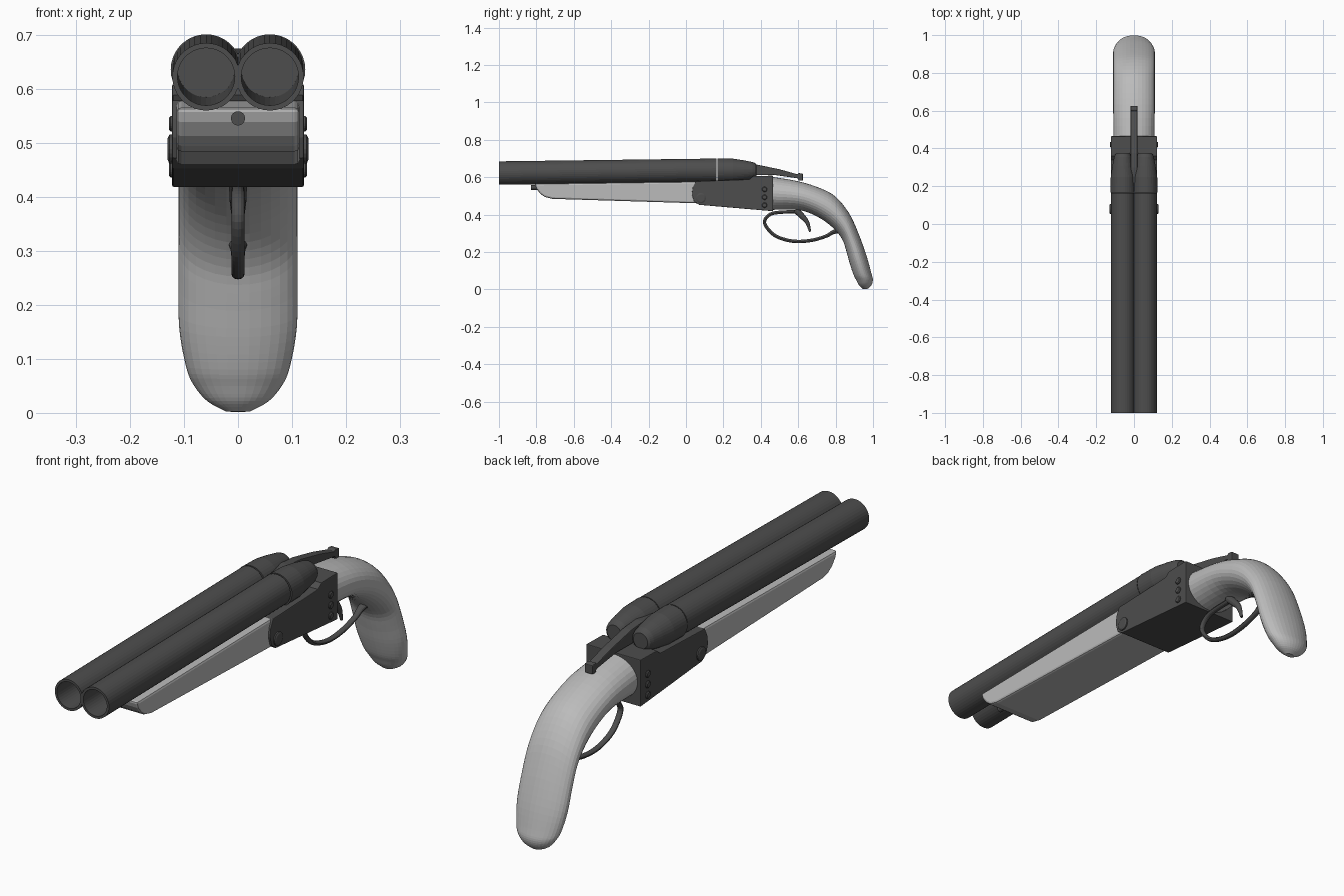
import bpy, bmesh, math
from mathutils import Vector

cube = bpy.data.objects.get("Cube")
if cube:
    bpy.data.objects.remove(cube, do_unlink=True)


def material(name, value):
    m = bpy.data.materials.new(name)
    m.use_nodes = True
    colour = (value, value, value, 1)
    m.diffuse_color = colour
    m.node_tree.nodes["Principled BSDF"].inputs["Base Color"].default_value = colour
    return m


GUNMETAL = material("dark gunmetal grey", 0.075)
STOCK = material("light grey stock", 0.5)


def finish(name, bm, mat):
    bmesh.ops.recalc_face_normals(bm, faces=bm.faces[:])
    mesh = bpy.data.meshes.new(name)
    bm.to_mesh(mesh)
    bm.free()
    mesh.materials.append(mat)
    ob = bpy.data.objects.new(name, mesh)
    bpy.context.collection.objects.link(ob)
    return ob


def loft(name, rings, mat, closed=False):
    """Skin a list of equal rings; closed joins the last ring to the first."""
    bm = bmesh.new()
    vs = [[bm.verts.new(p) for p in ring] for ring in rings]
    n = len(vs[0])
    pairs = list(zip(vs, vs[1:])) + ([(vs[-1], vs[0])] if closed else [])
    for a, b in pairs:
        for i in range(n):
            j = (i + 1) % n
            bm.faces.new((a[i], a[j], b[j], b[i]))
    if not closed:
        bm.faces.new(vs[0])
        bm.faces.new(vs[-1])
    return finish(name, bm, mat)


def circle(centre, u, v, n=36):
    steps = [2 * math.pi * i / n for i in range(n)]
    return [centre + u * math.cos(t) + v * math.sin(t) for t in steps]


def lathe_y(name, profile, x, mat, closed=False):
    """Profile entries are (y, z of the axis, radius)."""
    rings = [circle(Vector((x, y, z)), Vector((r, 0, 0)), Vector((0, 0, r)))
             for y, z, r in profile]
    return loft(name, rings, mat, closed)


def slab(name, outline, half, mat, bevel=0):
    """Side outline of (y, z) points extruded across x."""
    rings = [[Vector((x, y, z)) for y, z in outline] for x in (-half, half)]
    ob = loft(name, rings, mat)
    if bevel:
        mod = ob.modifiers.new("edge bevel", 'BEVEL')
        mod.width = bevel
        mod.segments = 2
        mod.limit_method = 'ANGLE'
        mod.angle_limit = math.radians(50)
    return ob


def smooth_path(points, steps):
    """Catmull-Rom interpolation through points of any dimension."""
    p = [points[0]] + points + [points[-1]]
    out = []
    for i in range(1, len(p) - 2):
        for s in range(steps):
            t = s / steps
            out.append([0.5 * (2 * b + (c - a) * t + (2 * a - 5 * b + 4 * c - d) * t ** 2
                               + (3 * b - a - 3 * c + d) * t ** 3)
                        for a, b, c, d in zip(*p[i - 1:i + 3])])
    return out + [list(points[-1])]


def sweep(name, points, width, depth, mat):
    """Oval rod along (y, z, scale) points, lying in the centre plane."""
    path = smooth_path(points, 5)
    rings = []
    for i, (y, z, s) in enumerate(path):
        a, b = path[max(i - 1, 0)], path[min(i + 1, len(path) - 1)]
        side = Vector((0, a[1] - b[1], b[0] - a[0])).normalized()
        rings.append(circle(Vector((0, y, z)), Vector((width * s, 0, 0)), side * depth * s, 12))
    return loft(name, rings, mat)


# Barrels, breech caps and side fasteners
for side, label in ((1, "left"), (-1, "right")):
    x = side * 0.059
    lathe_y(label + "_barrel", [(-1, .622, .053), (-1, .622, .0625),
                                (.163, .637, .0625), (.163, .637, .053)],
            x, GUNMETAL, closed=True)
    lathe_y(label + "_breech_cap", [(.168, .635, .0655), (.25, .635, .064), (.31, .635, .055),
                                    (.355, .635, .046), (.37, .635, .04), (.376, .635, .032)],
            x, GUNMETAL)
    fasteners = [("hinge_screw", .08, .488, .027, .130)]
    fasteners += [("rivet_%d" % (i + 1), .42, .535 - .0425 * i, .014, .128) for i in range(3)]
    for part, y, z, r, reach in fasteners:
        rings = [circle(Vector((side * px, y, z)), Vector((0, pr, 0)), Vector((0, 0, pr)), 20)
                 for px, pr in ((.11, r), (reach - .003, r), (reach, r * .75))]
        loft(label + "_" + part, rings, GUNMETAL)

# Receiver
slab("receiver", [(.052, .578), (.036, .545), (.031, .51), (.042, .472), (.07, .452),
                  (.465, .418), (.465, .608), (.36, .606), (.338, .588)],
     .122, GUNMETAL, .003)

# Fore-end with an upswept nose
slab("fore_end", [(-.81, .565), (-.80, .538), (-.78, .512), (-.755, .494), (-.715, .484),
                  (.1, .459), (.1, .577), (-.2, .573)],
     .114, STOCK, .009)
lathe_y("fore_end_pin", [(-.828, .545, .013), (-.75, .545, .013)], 0, GUNMETAL)

# Top lever with a thumb piece
slab("top_lever", [(.17, .665), (.3, .674), (.375, .668), (.5, .642), (.597, .615),
                   (.602, .622), (.625, .618), (.625, .582), (.602, .582), (.597, .594),
                   (.47, .612), (.3, .61), (.17, .62)],
     .018, GUNMETAL, .003)

# Pistol grip: top edge y, z, then bottom edge y, z, then half width
stations = [(.45, .603, .45, .425, .108), (.60, .578, .60, .425, .11),
            (.72, .54, .70, .39, .11), (.80, .495, .785, .33, .11),
            (.87, .41, .835, .268, .11), (.92, .305, .857, .205, .11),
            (.965, .18, .875, .14, .109), (.99, .09, .895, .08, .096),
            (.999, .05, .91, .05, .081), (.99, .02, .925, .022, .056),
            (.97, .002, .945, .003, .022)]
grip_rings = []
for uy, uz, ly, lz, w in smooth_path(stations, 4):
    top, low = Vector((0, uy, uz)), Vector((0, ly, lz))
    grip_rings.append(circle((top + low) / 2, (top - low) / 2, Vector((w, 0, 0)), 32))
loft("pistol_grip", grip_rings, STOCK)

# Trigger guard and trigger
sweep("trigger_guard", [(.60, .415, 1), (.50, .412, 1), (.445, .398, 1), (.42, .355, 1),
                        (.465, .295, 1), (.53, .266, 1), (.60, .256, 1), (.68, .264, 1),
                        (.75, .285, 1), (.785, .305, 1.2), (.82, .315, 1.6)],
      .012, .009, GUNMETAL)
sweep("trigger", [(.585, .425, 1.5), (.62, .392, 1.4), (.648, .358, 1), (.664, .308, .5)],
      .011, .011, GUNMETAL)
